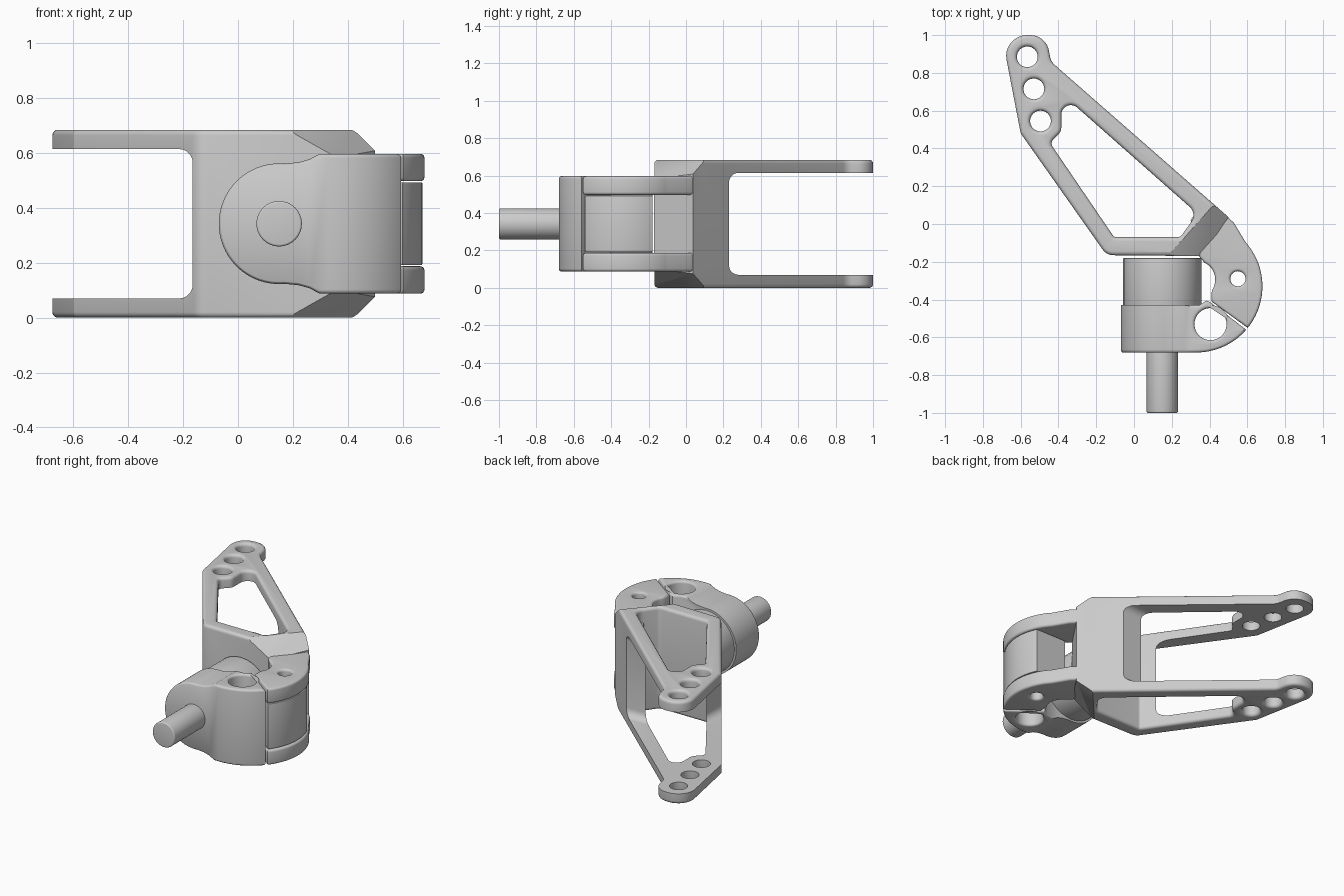
import bpy, bmesh, math
from mathutils import Vector, Matrix

if "Cube" in bpy.data.objects:
    bpy.data.objects.remove(bpy.data.objects["Cube"])

MID = 0.3425                      # mirror plane height
HUB = Vector((0.33, -0.33))       # centre of the curved hinge


def link(name, mesh):
    ob = bpy.data.objects.new(name, mesh)
    bpy.context.collection.objects.link(ob)
    return ob


def bake(ob):
    bpy.context.view_layer.update()
    dg = bpy.context.evaluated_depsgraph_get()
    return bpy.data.meshes.new_from_object(ob.evaluated_get(dg))


def arc(c, r, a0, a1, n=24):
    return [(c[0] + r * math.cos(math.radians(a0 + (a1 - a0) * i / n)),
             c[1] + r * math.sin(math.radians(a0 + (a1 - a0) * i / n))) for i in range(n + 1)]


def circle(x, y, r):
    return arc((x, y), r, 0, 360, 32)[:-1]


def rounded(pts):
    """Polygon of (x, y, radius) with filleted corners."""
    out = []
    for i, (x, y, r) in enumerate(pts):
        p = Vector((x, y))
        u = (Vector(pts[i - 1][:2]) - p).normalized()
        v = (Vector(pts[(i + 1) % len(pts)][:2]) - p).normalized()
        if r == 0:
            out.append((x, y))
            continue
        half = u.angle(v) / 2
        a, b = p + u * r / math.tan(half), p + v * r / math.tan(half)
        c = p + (u + v).normalized() * r / math.sin(half)
        for k in range(9):
            d = (a - c).normalized().slerp((b - c).normalized(), k / 8)
            out.append(tuple(c + d * r))
    return out


def prism(name, loops, z0, z1, bevel, rot=None):
    """Extruded outline with holes and rounded rims."""
    cu = bpy.data.curves.new(name, 'CURVE')
    cu.dimensions, cu.fill_mode = '2D', 'BOTH'
    cu.extrude, cu.bevel_depth = (z1 - z0) / 2 - bevel, bevel
    cu.offset, cu.bevel_resolution = -bevel, 3
    for loop in loops:
        s = cu.splines.new('POLY')
        s.points.add(len(loop) - 1)
        for p, q in zip(s.points, loop):
            p.co = (q[0], q[1], 0, 1)
        s.use_cyclic_u = True
    tmp = link(name + "_tmp", cu)
    me = bake(tmp)
    bpy.data.objects.remove(tmp)
    me.transform(Matrix.Translation((0, 0, (z0 + z1) / 2)))
    if rot:
        me.transform(rot)
    bm = bmesh.new()
    bm.from_mesh(me)
    bmesh.ops.remove_doubles(bm, verts=bm.verts, dist=0.0002)
    bmesh.ops.recalc_face_normals(bm, faces=bm.faces)
    bm.to_mesh(me)
    bm.free()
    me.name = name
    return link(name, me)


def box(lo, hi, bevel=0.0):
    lo, hi = Vector(lo), Vector(hi)
    bm = bmesh.new()
    bmesh.ops.create_cube(bm, size=1, matrix=Matrix.Translation((lo + hi) / 2) @ Matrix.Diagonal((*(hi - lo), 1)))
    if bevel:
        bmesh.ops.bevel(bm, geom=bm.edges[:], offset=bevel, segments=5, profile=0.5, affect='EDGES')
    me = bpy.data.meshes.new("cutter")
    bm.to_mesh(me)
    bm.free()
    return link("cutter", me)


def boolean(ob, tool, op='DIFFERENCE'):
    m = ob.modifiers.new("cut", 'BOOLEAN')
    m.operation, m.object, m.solver = op, tool, 'EXACT'
    me = bake(ob)
    ob.modifiers.clear()
    ob.data = me
    bpy.data.objects.remove(tool)


def rod(name, r, y0, y1, bevel):
    return prism(name, [circle(0.15, MID, r)], -y1, -y0, bevel, Matrix.Rotation(math.pi / 2, 4, 'X'))


# forked body: one full-height profile, slotted into two arms joined by a wall
outline = rounded([(-0.70, 1.0, 0.11), (-0.60, 0.48, 0.04), (-0.145, -0.165, 0.07), (0.36, -0.17, 0),
                   (0.50, 0.037, 0), (-0.44, 0.86, 0.08), (-0.465, 1.0, 0.10)])
window = rounded([(-0.445, 0.43, 0.03), (-0.385, 0.49, 0.05), (-0.385, 0.59, 0.05), (-0.35, 0.66, 0.05),
                  (0.335, 0.055, 0.06), (0.245, -0.07, 0.03), (-0.105, -0.07, 0.02)])
tip_holes = [circle(x, y, 0.055) for x, y in ((-0.565, 0.885), (-0.53, 0.715), (-0.495, 0.545))]
body = prism("fork_body", [outline, window] + tip_holes, 0, 2 * MID, 0.02)
boolean(body, box((-1.5, -0.8, 0.07), (-0.165, 1.5, 0.615), 0.05))
boolean(body, box((-1.5, 0.23, 0.07), (1.0, 1.6, 0.615), 0.05))

# slopes stepping the arms down to the hinge plates
for s in (1, -1):
    n = Vector((0.56, -0.50, s)).normalized()
    wedge = box((-1, -1, 0), (1, 1, 1))
    wedge.data.transform(Matrix.Translation((0.42, 0.10, MID + s * MID)) @ n.to_track_quat('Z', 'Y').to_matrix().to_4x4())
    boolean(body, wedge)

# curved hinge plates, upper and lower
pin = circle(0.55, -0.29, 0.04)
banana = [(0.30, 0.02), (0.38, 0.14), (0.47, 0.063), (0.53, 0.005)] + arc(HUB, 0.35, 42, -39) \
    + [(0.41, -0.41)] + arc((0.33, -0.295), 0.10, -35, 65, 12) + [(0.345, -0.172)]
for s, name in ((1, "upper_hinge_plate"), (-1, "lower_hinge_plate")):
    a, b = sorted((MID + s * 0.155, MID + s * 0.255))
    prism(name, [banana, pin], a, b, 0.015)

# knuckle between the hinge plates
knuckle = arc(HUB, 0.342, 26, -38) + [(0.415, -0.40)] + arc((0.33, -0.295), 0.10, -30, 30, 8) + [(0.41, -0.18)]
prism("hinge_knuckle", [knuckle, pin], MID - 0.151, MID + 0.151, 0.004)

# clamp: plan outline crossed with its front profile
plan = [(-0.09, -0.43), (-0.09, -0.68)] + arc(HUB, 0.35, -90, -41) + [(0.405, -0.415), (0.385, -0.405), (0.345, -0.43)]
clamp = prism("clamp_head", [plan, circle(0.405, -0.53, 0.085)], MID - 0.255, MID + 0.255, 0.015)
front = arc((0.15, MID), 0.22, 85, 275, 40) \
    + [(0.22, MID - 0.224), (0.26, MID - 0.235), (0.30, MID - 0.256), (0.80, MID - 0.256),
       (0.80, MID + 0.256), (0.30, MID + 0.256), (0.26, MID + 0.235), (0.22, MID + 0.224)]
boolean(clamp, prism("profile", [front], 0.38, 0.684, 0.02, Matrix.Rotation(math.pi / 2, 4, 'X')), 'INTERSECT')

# barrel behind the clamp and shaft in front of it
rod("barrel", 0.207, -0.44, -0.18, 0.004)
rod("shaft", 0.083, -1.0, -0.60, 0.008)

for ob in bpy.data.objects:
    ob.select_set(ob.type == 'MESH')
bpy.context.view_layer.objects.active = body
bpy.ops.object.shade_smooth_by_angle(angle=math.radians(35))
